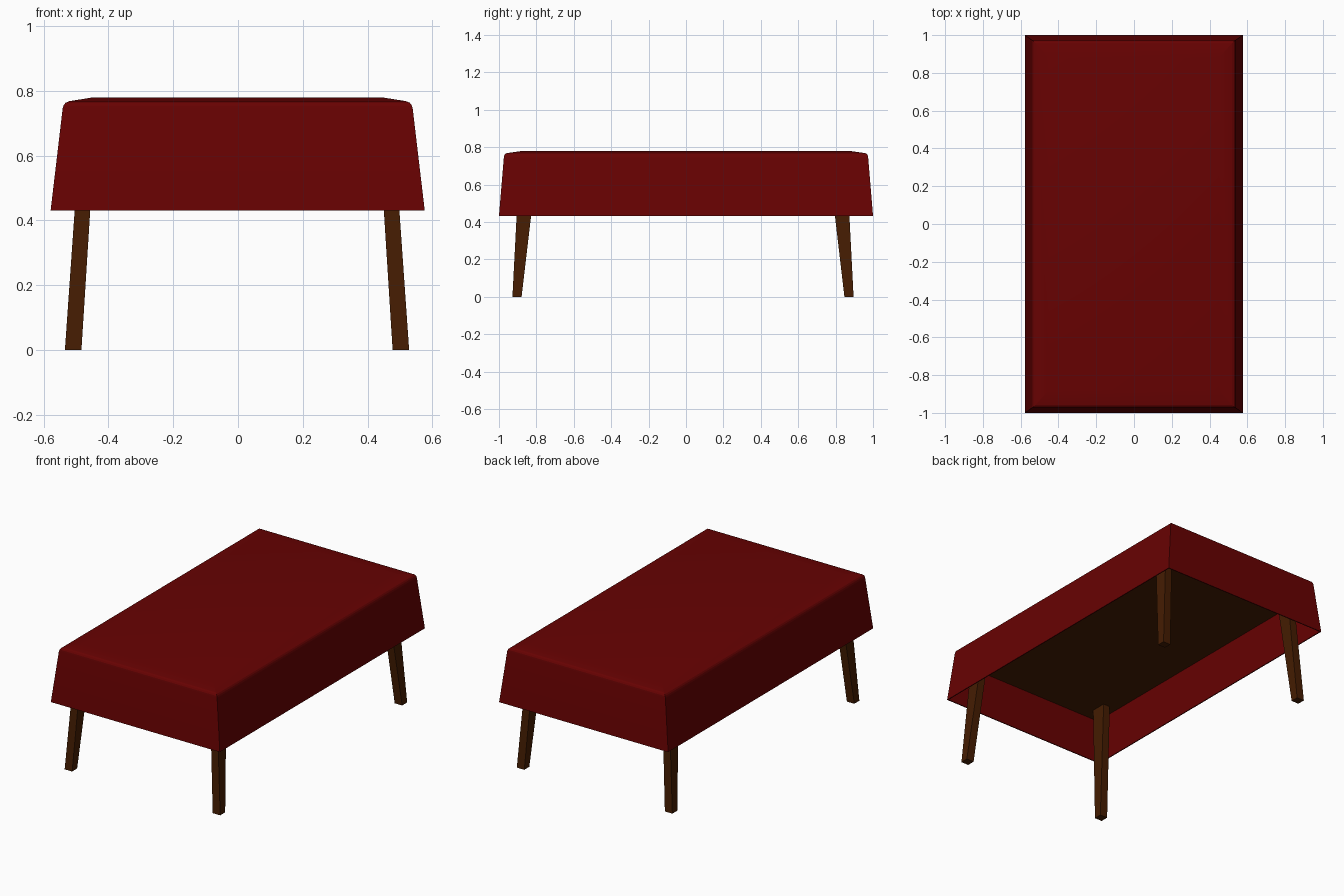
import bpy, bmesh

if "Cube" in bpy.data.objects:
    bpy.data.objects.remove(bpy.data.objects["Cube"])


def material(name, rgb):
    m = bpy.data.materials.new(name)
    m.diffuse_color = (*rgb, 1)
    m.use_nodes = True
    m.node_tree.nodes["Principled BSDF"].inputs["Base Color"].default_value = m.diffuse_color
    return m


red = material("dark red upholstery", (0.137, 0.0005, 0.0005))
wood = material("dark brown wood", (0.06, 0.012, 0.0005))


def loft(name, rings, mat, smooth=False):
    """Join rings of four corners and cap both ends."""
    bm = bmesh.new()
    loops = [[bm.verts.new(p) for p in r] for r in rings]
    for a, b in zip(loops, loops[1:]):
        for i in range(4):
            j = (i + 1) % 4
            bm.faces.new((a[i], a[j], b[j], b[i]))
    bm.faces.new(loops[-1])
    bm.faces.new(loops[0][::-1])
    bmesh.ops.recalc_face_normals(bm, faces=bm.faces)
    me = bpy.data.meshes.new(name)
    bm.to_mesh(me)
    bm.free()
    me.materials.append(mat)
    ob = bpy.data.objects.new(name, me)
    bpy.context.collection.objects.link(ob)
    if smooth:
        bpy.context.view_layer.objects.active = ob
        ob.select_set(True)
        bpy.ops.object.shade_smooth_by_angle(angle=0.17)
        ob.select_set(False)
    return ob


def rect(x0, x1, y0, y1, z):
    return [(x0, y0, z), (x1, y0, z), (x1, y1, z), (x0, y1, z)]


def centred(hx, hy, z, dx=-0.001):
    return rect(dx - hx, dx + hx, -hy, hy, z)


# Upholstered cover: thin flared skirt, hollow underneath, rolled top edge
T, PANEL_Z = 0.006, 0.69
profile = [(0.545 - T, 0.978 - T, PANEL_Z), (0.577 - T, 1.0 - T, 0.431),
           (0.577, 1.0, 0.431), (0.540, 0.974, 0.745), (0.537, 0.972, 0.755),
           (0.531, 0.967, 0.763), (0.519, 0.957, 0.768), (0.450, 0.880, 0.779)]
cover = loft("cushion_cover", [centred(*p) for p in profile], red, smooth=True)

# The ceiling under the cover is the bare wooden panel
cover.data.materials.append(wood)
for f in cover.data.polygons:
    if f.normal.z < -0.9 and f.center.z > 0.6:
        f.material_index = 1

# Splayed legs, tapering along y
for xn, sx in (("left", -1), ("right", 1)):
    for yn, sy in (("front", -1), ("back", 1)):
        dx, dy = -0.003, -0.016          # legs sit slightly off centre

        def ring(xi, xo, yi, yo, z):
            xs = sorted((sx * xi + dx, sx * xo + dx))
            ys = sorted((sy * yi + dy, sy * yo + dy))
            return rect(*xs, *ys, z)
        loft(f"{yn}_{xn}_leg",
             [ring(0.480, 0.531, 0.863, 0.912, 0.0),
              ring(0.435, 0.481, 0.779, 0.875, 0.715)], wood)
